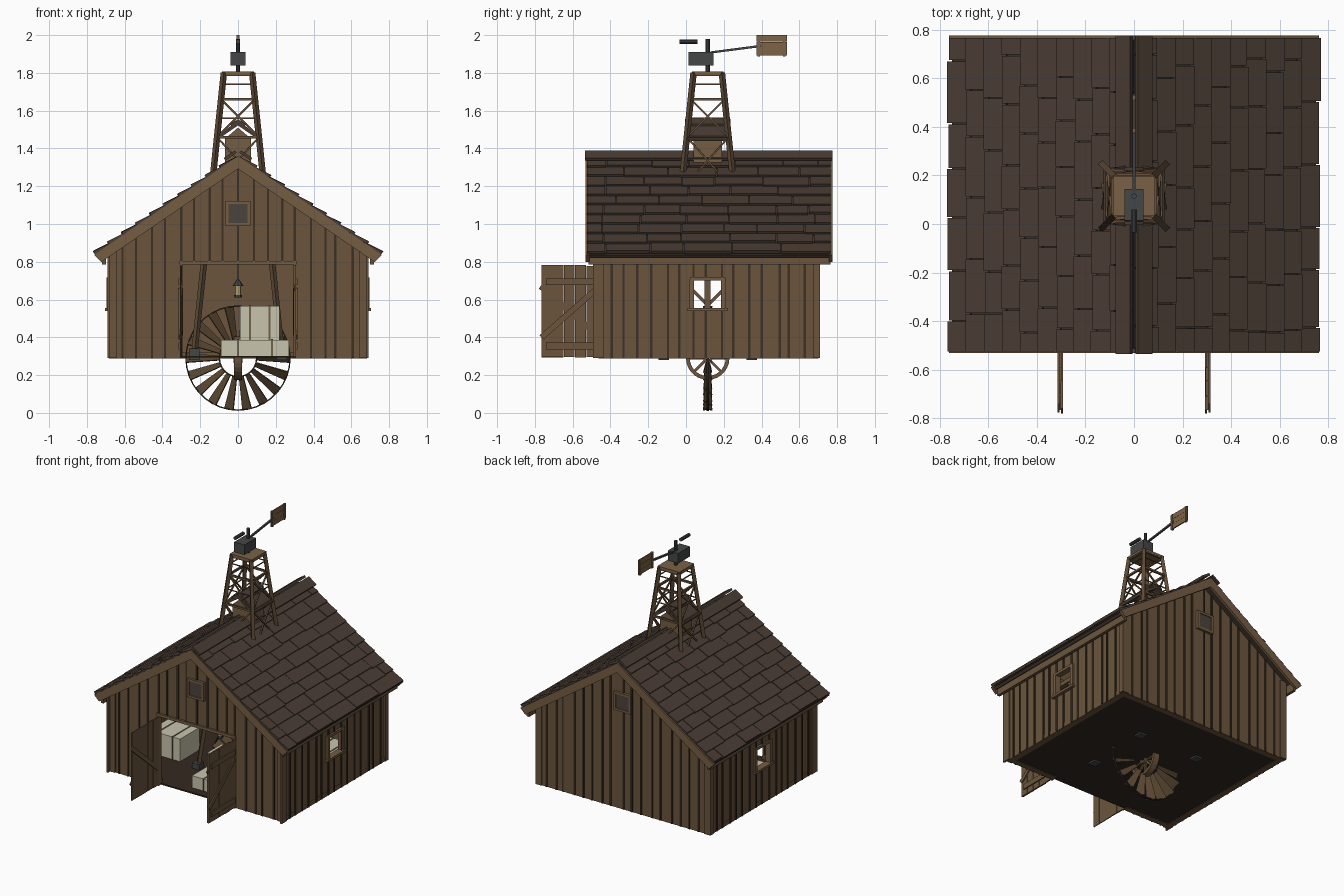
import bpy, bmesh, math, random
from mathutils import Vector, Matrix

if "Cube" in bpy.data.objects:
    bpy.data.objects.remove(bpy.data.objects["Cube"])
random.seed(4)
R = random.uniform
CY = 0.115                      # tower and wheel centre in y


def material(hexcode):
    m = bpy.data.materials.get(hexcode) or bpy.data.materials.new(hexcode)
    lin = [((int(hexcode[i:i + 2], 16) / 255 + 0.055) / 1.055) ** 2.4 for i in (0, 2, 4)]
    m.diffuse_color = (*lin, 1)
    m.use_nodes = True
    m.node_tree.nodes["Principled BSDF"].inputs["Base Color"].default_value = m.diffuse_color
    return m


class Part:
    """Collects solids into one named object."""
    def __init__(self, name, col):
        self.name, self.col, self.bm = name, col, bmesh.new()

    def prism(self, pts, axis, a, b):
        def mk(p, d):
            return {'x': (d, p[0], p[1]), 'y': (p[0], d, p[1]), 'z': (p[0], p[1], d)}[axis]
        lo = [self.bm.verts.new(mk(p, a)) for p in pts]
        hi = [self.bm.verts.new(mk(p, b)) for p in pts]
        n = len(pts)
        self.bm.faces.new(lo)
        self.bm.faces.new(hi[::-1])
        for i in range(n):
            self.bm.faces.new((lo[i], hi[i], hi[(i + 1) % n], lo[(i + 1) % n]))

    def box(self, x0, x1, y0, y1, z0, z1):
        self.prism([(x0, y0), (x1, y0), (x1, y1), (x0, y1)], 'z', z0, z1)

    def beam(self, p, q, w, h=None, sides=0):
        p, q = Vector(p), Vector(q)
        d = q - p
        rot = d.to_track_quat('Z', 'Y').to_matrix().to_4x4()
        M = Matrix.Translation((p + q) / 2) @ rot
        if sides:
            bmesh.ops.create_cone(self.bm, cap_ends=True, segments=sides, radius1=w,
                                  radius2=h or w, depth=d.length, matrix=M)
        else:
            bmesh.ops.create_cube(self.bm, size=1, matrix=M @ Matrix.Diagonal((w, h or w, d.length, 1)))

    def ring(self, c, axis, r0, r1, t, n):
        def pt(r, i):
            a = 2 * math.pi * i / n
            u, v = r * math.cos(a), r * math.sin(a)
            return (c[0] + u, c[2] + v) if axis == 'y' else (c[1] + u, c[2] + v)
        m = c[1] if axis == 'y' else c[0]
        for i in range(n):
            self.prism([pt(r0, i), pt(r1, i), pt(r1, i + 1), pt(r0, i + 1)], axis, m - t, m + t)

    def done(self):
        bmesh.ops.remove_doubles(self.bm, verts=self.bm.verts, dist=1e-6)
        bmesh.ops.recalc_face_normals(self.bm, faces=self.bm.faces)
        me = bpy.data.meshes.new(self.name)
        self.bm.to_mesh(me)
        self.bm.free()
        me.materials.append(material(self.col))
        bpy.context.collection.objects.link(bpy.data.objects.new(self.name, me))


WOOD, TRIM, DARK, ROOF, IRON = '6b553d', '755d43', '3d3024', '4a3d34', '454646'


# Plank walls with dark battens over the seams
def plank_wall(name, axis, lo, hi, d0, d1, out, top, hole):
    wall, bat = Part(name, WOOD), Part(name + '_battens', DARK)
    edges = {lo, hi, hole[0], hole[1]}
    if axis == 'y':
        edges.add(0.0)
    for a, b in zip(sorted(edges), sorted(edges)[1:]):
        n = max(1, round((b - a) / 0.075))
        cuts = [a + (b - a) * (i + (R(-.2, .2) if 0 < i < n else 0)) / n for i in range(n + 1)]
        for p, q in zip(cuts, cuts[1:]):
            j = R(0, .004) * out
            f0, f1 = (d0 + j, d1 + j)
            spans = [(0.29, None)]
            if p >= hole[0] - 1e-5 and q <= hole[1] + 1e-5:
                spans = [(hole[3], None)] + ([(0.29, hole[2])] if hole[2] > 0.3 else [])
            for z0, z1 in spans:
                wall.prism([(p, z0), (q, z0), (q, z1 or top(q)), (p, z1 or top(p))], axis, f0, f1)
                if p > lo:
                    face = d1 if out > 0 else d0
                    bat.prism([(p - .006, z0), (p + .006, z0), (p + .006, z1 or top(p) - .006),
                               (p - .006, z1 or top(p) - .006)], axis, face, face + .008 * out)
    wall.done()
    bat.done()


def gable(x):
    return 1.335 - 0.68 * abs(x)


plank_wall('front_wall', 'y', -.68, .68, -.46, -.445, -1, gable, (-.3, .3, .29, .79))
plank_wall('back_wall', 'y', -.68, .68, .685, .70, 1, gable, (.1, .1, 0, 0))
for s, n in ((-1, 'left'), (1, 'right')):
    plank_wall(n + '_wall', 'x', -.46, .70, min(s * .665, s * .68), max(s * .665, s * .68), s,
               lambda y: .855, (.04, .19, .55, .705))

# Floor and sill
p = Part('floor', '33291f')
p.box(-.67, .67, -.45, .69, .292, .302)
p.done()
p = Part('sill_and_corner_boards', WOOD)
for s in (-1, 1):
    p.box(s * .64, s * .682, -.462, .702, .288, .32)
    for y in (-.463, .703):
        p.box(s * .64, s * .69, y - .007, y + .007, .29, gable(.69))
        p.box(s * .678, s * .69, y - .03, y + .03 if y < 0 else y + .007, .29, .84)
p.box(-.68, .68, .66, .70, .288, .32)
for s in (-1, 1):
    p.box(s * .3, s * .68, -.46, -.42, .288, .32)
p.done()

# Door frame, gable hatches, window frames
p = Part('frames', TRIM)
p.box(-.31, .31, -.475, -.44, .785, .805)
for s in (-1, 1):
    p.box(s * .295, s * .308, -.472, -.44, .29, .79)
    x0, x1 = s * .655, s * .695
    for y in (.03, .20):
        p.box(x0, x1, y - .012, y + .012, .55, .71)
    p.box(x0, x1, .02, .21, .7, .718)
    p.box(x0, x1 + s * .008, .008, .222, .54, .556)
for y in (-.468, .708):
    for a in (-.058, .058):
        p.box(a - .008, a + .008, y - .012, y + .012, .992, 1.12)
        p.box(-.066, .066, y - .012, y + .012, 1.055 + a - .008, 1.055 + a + .008)
p.done()
p = Part('gable_hatches', '4b443c')
for y in (-.468, .708):
    p.box(-.052, .052, y - .006, y + .006, 1.0, 1.11)
p.done()

# Open doors with ledges and cross braces
for s, n in ((-1, 'left'), (1, 'right')):
    p = Part(n + '_door', WOOD)
    y = -.47
    for i in range(5):
        p.box(s * .297 - .001 * i, s * .306, y - .057, y, .293 + R(0, .004), .78 + R(-.004, .004))
        y -= .0595
    for z in (.36, .70):
        p.box(s * .303, s * .314, -.74, -.475, z - .024, z + .012)
    p.beam((s * .31, -.765, .40), (s * .31, -.48, .65), .008, .03)
    p.beam((s * .296, -.77, .67), (s * .296, -.48, .42), .008, .03)
    p.done()

# Roof: deck, shingle courses, ridge boards, barge boards, eave boards
ANG = math.atan(.68)
CA, SA = math.cos(ANG), math.sin(ANG)


def slope(s, d, h, z=1.345):
    return (s * (d * CA + h * SA), z - d * SA + h * CA)


deck, sh = Part('roof_deck', '3c3129'), Part('roof_shingles', ROOF)
barge, eave = Part('barge_boards', TRIM), Part('eave_boards', WOOD)
for s in (-1, 1):
    deck.prism([(0, 1.345), slope(s, .905, 0), slope(s, .905, -.02), (0, 1.32)], 'y', -.515, .76)
    for i in range(10):
        y = -.525
        while y < .77:
            e = min(y + (R(.08, .2) if y < -.5 else R(.17, .26)), .77)
            if .77 - e < .06:
                e = .77
            d0, d1, h = .0895 * i, .0895 * (i + 1) + .012 + R(-.005, .005), R(0, .003)
            sh.prism([slope(s, d0, .004), slope(s, d0, .012 + h), slope(s, d1, .026 + h),
                      slope(s, d1, .008 + h)], 'y', y, e - .005)
            y = e
    sh.prism([slope(s, -.012, .03), slope(s, .06, .03), slope(s, .06, .046), slope(s, -.012, .046)],
             'y', -.535, .775)
    for a, b in ((-.531, -.512), (.757, .776)):
        barge.prism([(0, 1.36), slope(s, .915, .008), slope(s, .905, -.045), (0, 1.292)], 'y', a, b)
    eave.box(s * .70, s * .72, -.515, .765, .785, .85)
for q in (deck, sh, barge, eave):
    q.done()


# Tower running from the floor through the ridge
def leg(sx, sy, z):
    r = .075 + (1.8 - z) * .105
    return Vector((sx * r, CY + sy * r, z))


corners = [(-1, -1), (1, -1), (1, 1), (-1, 1)]
legs, br, foot = Part('tower_legs', '5d4934'), Part('tower_braces', '66513a'), Part('tower_feet', IRON)
levels = [.32, .8, 1.18, 1.46, 1.66, 1.79]
for i, c in enumerate(corners):
    n = corners[(i + 1) % 4]
    legs.beam(leg(*c, .29), leg(*c, 1.8), .024)
    f = leg(*c, .3)
    foot.box(f.x - .028, f.x + .028, f.y - .028, f.y + .028, .281, .34)
    for k, z in enumerate(levels):
        if k:
            br.beam(leg(*c, z), leg(*n, z), .012, .014)
        if 2 <= k < 4 or k == 1:
            br.beam(leg(*c, z), leg(*n, levels[k + 1]), .009)
            br.beam(leg(*n, z), leg(*c, levels[k + 1]), .009)
    for z in (1.56, 1.74):
        br.beam(leg(*c, z), leg(*n, z), .006)
for q in (legs, br, foot):
    q.done()
p = Part('tower_platform', '7a6146')
p.box(-.086, .086, CY - .083, CY + .083, 1.792, 1.808)
p.done()

# Small vent house under the tower
p = Part('vent_house', TRIM)
p.box(-.07, .07, .04, .19, 1.31, 1.45)
p.prism([(-.07, 1.45), (.07, 1.45), (0, 1.51)], 'y', .04, .19)
p.done()
p = Part('vent_roof', ROOF)
for s in (-1, 1):
    p.prism([(0, 1.545), (s * .125, 1.457), (s * .118, 1.44), (0, 1.522)], 'y', 0, .23)
    p.prism([(0, 1.555), (s * .04, 1.53), (s * .035, 1.515), (0, 1.54)], 'y', -.005, .235)
p.done()

# Windmill head, mast, shaft and tail
p = Part('gearbox', IRON)
p.box(-.04, .04, .014, .145, 1.838, 1.91)
p.beam((0, CY, 1.8), (0, CY, 1.98), .011, sides=10)
p.beam((0, -.035, 1.965), (0, .06, 1.965), .012, sides=10)
p.beam((0, .13, 1.908), (0, .40, 1.943), .012)
p.done()
p = Part('tail_vane', '7d6348')
for i in range(3):
    z = 1.893 + i * .036
    p.box(-.004, .004, .373, .535, z, z + .035)
for y in (.385, .52):
    p.box(-.007, .007, y - .007, y + .007, 1.888, 2.0)
p.done()

# Bladed fan wheel and pulley wheel standing in the floor
C = (0, CY, .29)
p = Part('fan_blades', '56442f')
for i in range(18):
    M = Matrix.Translation(C) @ Matrix.Rotation(2 * math.pi * (i + .5) / 18, 4, 'Y')
    T = Matrix.Rotation(.75, 4, 'Z')
    vs = bmesh.ops.create_cube(p.bm, size=1)['verts']
    for v in vs:
        w = .065 if v.co.z > 0 else .03
        v.co = M @ (T @ Vector((v.co.x * w, v.co.y * .006, 0)) + Vector((0, 0, .187 + v.co.z * .18)))
p.done()
p = Part('fan_rims', '2f2a26')
p.ring(C, 'y', .272, .279, .006, 36)
p.ring(C, 'y', .095, .102, .006, 24)
p.done()
p = Part('pulley_wheel', '6e573e')
p.ring(C, 'x', .095, .115, .022, 28)
p.ring(C, 'x', .012, .026, .025, 12)
for i in range(8):
    a = i * math.pi / 4
    d = Vector((0, math.cos(a), math.sin(a)))
    p.beam(Vector(C) + d * .022, Vector(C) + d * .1, .014)
p.done()

# Interior posts, braces and tie beams
p = Part('interior_frame', WOOD)
for x in (-.45, .45):
    p.box(x - .016, x + .016, CY - .016, CY + .016, .3, .82)
    p.box(x - .016, x + .016, -.44, .68, .80, .83)
    for s in (-1, 1):
        p.beam((x, CY, .57), (x, CY + s * .23, .80), .016)
for y in (-.2, .4):
    p.box(-.665, .665, y - .015, y + .015, .83, .86)
p.done()

# Bales with twine
bale, tw = Part('bales', 'c9c4ae'), Part('bale_twine', '6e6448')
for x, y, z, a, b, h in ((.09, -.29, .302, .18, .10, .085), (.115, -.28, .387, .105, .08, .18),
                         (.46, .34, .302, .10, .15, .15), (-.5, 0, .302, .12, .11, .16)):
    bale.box(x - a, x + a, y - b, y + b, z, z + h)
    for t in (-.5, .5):
        tw.box(x + a * t - .005, x + a * t + .005, y - b - .003, y + b + .003, z, z + h + .003)
bale.done()
tw.done()

# Hanging lantern
p = Part('lantern', IRON)
p.beam((0, -.2, .70), (0, -.2, .83), .004)
p.beam((0, -.2, .672), (0, -.2, .705), .03, .008, sides=8)
p.beam((0, -.2, .61), (0, -.2, .625), .02, sides=8)
p.done()
p = Part('lantern_glass', 'd9c98c')
p.beam((0, -.2, .625), (0, -.2, .672), .015, sides=8)
p.done()
